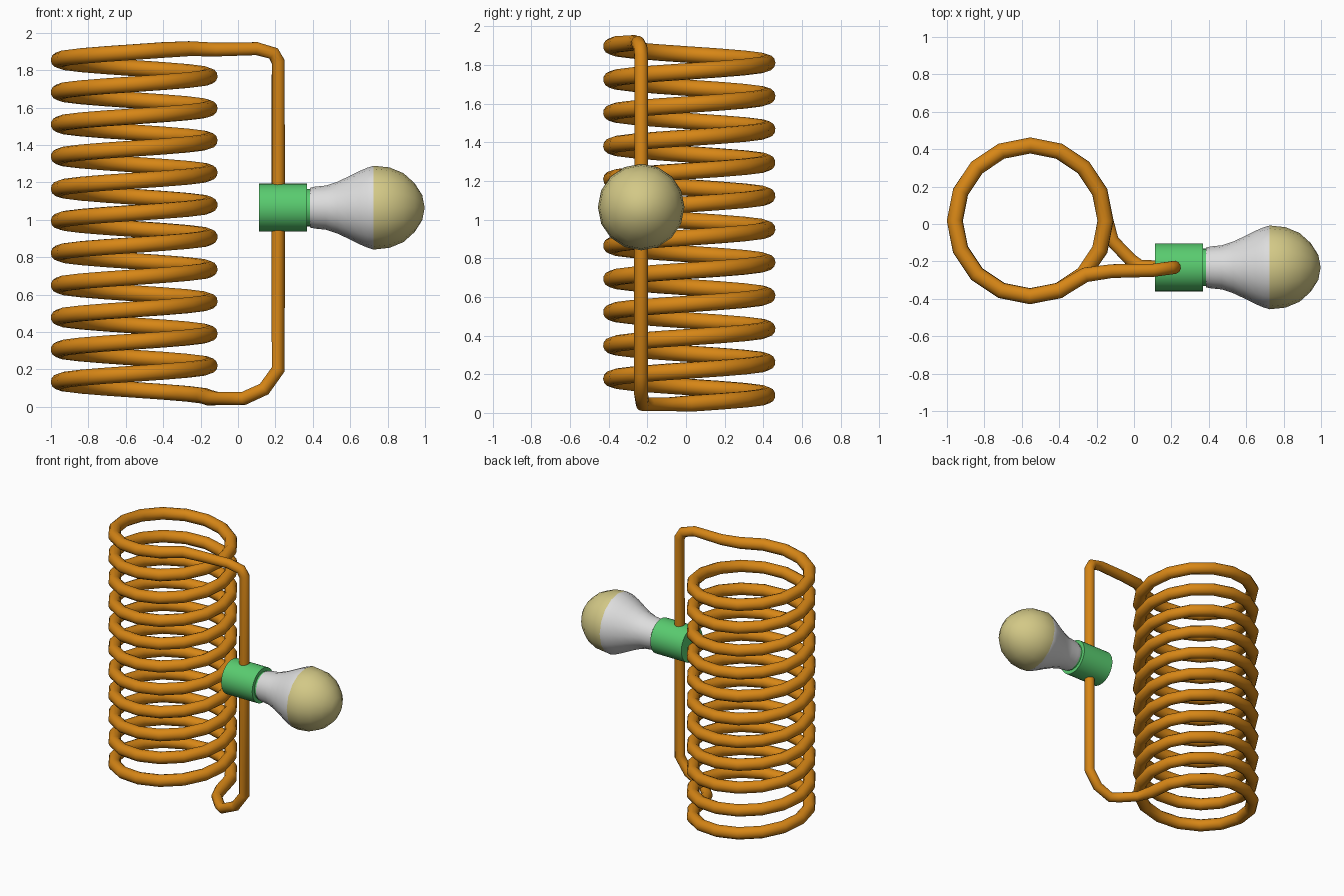
import bpy, bmesh, math
from mathutils import Matrix, Vector

if "Cube" in bpy.data.objects:
    bpy.data.objects.remove(bpy.data.objects["Cube"])


def material(name, rgb):
    m = bpy.data.materials.new(name)
    m.diffuse_color = (*rgb, 1)
    m.use_nodes = True
    m.node_tree.nodes["Principled BSDF"].inputs["Base Color"].default_value = m.diffuse_color
    return m


COPPER = material("copper orange", (0.68, 0.24, 0.008))
GREEN = material("socket green", (0.10, 0.60, 0.16))
WHITE = material("bulb white", (0.72, 0.72, 0.72))
YELLOW = material("bulb pale yellow", (0.65, 0.58, 0.24))

AXIS_Y, AXIS_Z = -0.232, 1.065      # axis of the socket and bulb


def smooth(obj, angle):
    bpy.ops.object.select_all(action='DESELECT')
    obj.select_set(True)
    bpy.context.view_layer.objects.active = obj
    bpy.ops.object.shade_smooth_by_angle(angle=math.radians(angle))


def lathe_x(name, profile, sides, mats, rule=None):
    """Spin (x, radius) points about the socket axis."""
    bm = bmesh.new()
    rings = []
    for x, r in profile:
        if r == 0:
            rings.append([bm.verts.new((x, AXIS_Y, AXIS_Z))] * sides)
            continue
        rings.append([bm.verts.new((x, AXIS_Y + r * math.cos(2 * math.pi * i / sides),
                                    AXIS_Z + r * math.sin(2 * math.pi * i / sides)))
                      for i in range(sides)])
    for a, b in zip(rings, rings[1:]):
        for i in range(sides):
            j = (i + 1) % sides
            quad = list(dict.fromkeys((a[i], a[j], b[j], b[i])))
            bm.faces.new(quad)
    bmesh.ops.recalc_face_normals(bm, faces=bm.faces)
    if rule:
        for f in bm.faces:
            f.material_index = rule(f.calc_center_median())
    me = bpy.data.meshes.new(name)
    bm.to_mesh(me)
    bm.free()
    obj = bpy.data.objects.new(name, me)
    bpy.context.collection.objects.link(obj)
    for m in mats:
        me.materials.append(m)
    smooth(obj, 40)
    return obj


# Wire path: bottom lead, eleven-turn coil, top lead, each point (x, y, z, radius)
LEAD, COIL = 0.036, 0.043
path = [(0.215, AXIS_Y, AXIS_Z, LEAD), (0.215, AXIS_Y, 0.20, LEAD),
        (0.14, AXIS_Y, 0.095, LEAD), (0.03, -0.225, 0.045, LEAD),
        (-0.02, -0.19, 0.045, LEAD), (-0.115, -0.09, 0.045, LEAD)]
steps, pitch, radius = 16, 0.172, 0.403
for i in range(int(10.75 * steps) + 2):
    a = 2 * math.pi * i / steps
    path.append((-0.555 + radius * math.cos(a), 0.017 + radius * math.sin(a),
                 0.048 + pitch * i / steps, COIL))
path += [(-0.26, -0.272, 1.915, 0.041), (-0.12, -0.252, 1.91, 0.038),
         (0.10, -0.248, 1.915, LEAD), (0.19, -0.236, 1.89, LEAD),
         (0.215, AXIS_Y, 1.845, LEAD), (0.215, AXIS_Y, AXIS_Z, LEAD)]

curve = bpy.data.curves.new("wire_coil", 'CURVE')
curve.dimensions = '3D'
curve.bevel_depth = 1.0
curve.bevel_resolution = 4
spline = curve.splines.new('POLY')
spline.points.add(len(path) - 1)
for p, (x, y, z, r) in zip(spline.points, path):
    p.co = (x, y, z, 1)
    p.radius = r
curve.materials.append(COPPER)
wire = bpy.data.objects.new("wire_coil", curve)
bpy.context.collection.objects.link(wire)
bpy.context.view_layer.objects.active = wire
wire.select_set(True)
bpy.ops.object.convert(target='MESH')
smooth(bpy.context.view_layer.objects.active, 60)

# Socket with a narrower collar
lathe_x("socket", [(0.112, 0), (0.112, 0.128), (0.37, 0.128), (0.37, 0.100),
                   (0.392, 0.100), (0.392, 0)], 32, [GREEN])

# Bulb: white neck, pale yellow dome
lathe_x("bulb", [(0.385, 0), (0.385, 0.106), (0.41, 0.112), (0.47, 0.118),
                 (0.53, 0.138), (0.59, 0.166), (0.65, 0.196), (0.69, 0.213),
                 (0.725, 0.224), (0.81, 0.215), (0.885, 0.184), (0.945, 0.130),
                 (0.985, 0.067), (0.998, 0)], 16, [WHITE, YELLOW],
        lambda c: 1 if c.x > 0.725 else 0)
